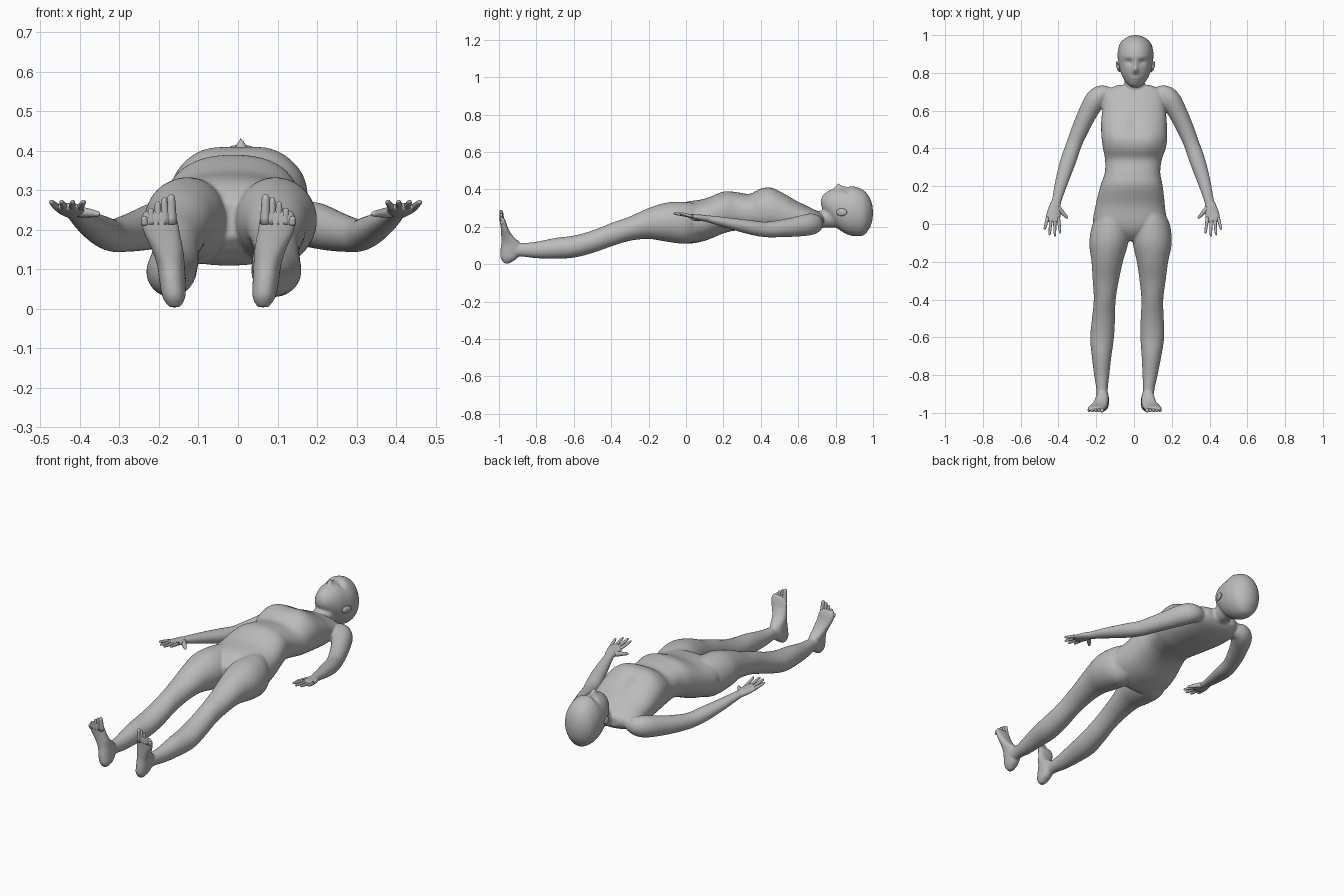
import bpy, bmesh, math
from mathutils import Vector, Matrix

if "Cube" in bpy.data.objects:
    bpy.data.objects.remove(bpy.data.objects["Cube"])

skin = bpy.data.materials.new("plain_grey")
skin.diffuse_color = (0.5, 0.5, 0.5, 1)
skin.use_nodes = True
skin.node_tree.nodes["Principled BSDF"].inputs["Base Color"].default_value = skin.diffuse_color


def spline(rows, steps):
    """Catmull-Rom interpolation of equal-length rows."""
    out = []
    for i in range(len(rows) - 1):
        a, b = rows[max(i - 1, 0)], rows[i]
        c, d = rows[i + 1], rows[min(i + 2, len(rows) - 1)]
        for k in range(steps):
            t = k / steps
            out.append([0.5 * (2 * q + (r - p) * t + (2 * p - 5 * q + 4 * r - s) * t * t
                               + (3 * q - p - 3 * r + s) * t ** 3)
                        for p, q, r, s in zip(a, b, c, d)])
    return out + [list(rows[-1])]


def skin_rings(bm, rings):
    """Bridge rings of points into a closed skin."""
    vr = [[bm.verts.new(p) for p in ring] for ring in rings]
    n = len(vr[0])
    faces = []
    for a, b in zip(vr, vr[1:]):
        for i in range(n):
            j = (i + 1) % n
            faces.append(bm.faces.new((a[i], a[j], b[j], b[i])))
    faces += [bm.faces.new(vr[0][::-1]), bm.faces.new(vr[-1])]
    bmesh.ops.recalc_face_normals(bm, faces=faces)


def slab(bm, rows, axis="y", power=2.0, n=40, steps=5, place=None):
    """Loft rows of (position, centre x, half width, low, high) along y or z."""
    rings = []
    for t, c, h, lo, hi in spline(rows, steps):
        ring = []
        for k in range(n):
            a = 2 * math.pi * k / n
            ca, sa = math.cos(a), math.sin(a)
            x = c + h * math.copysign(abs(ca) ** (2 / power), ca)
            w = (lo + hi) / 2 + (hi - lo) / 2 * math.copysign(abs(sa) ** (2 / power), sa)
            p = Vector((x, t, w) if axis == "y" else (x, w, t))
            ring.append(place(p) if place else p)
        rings.append(ring)
    skin_rings(bm, rings)


def tube(bm, rows, ref=(0, 0, 1), n=20, steps=4, place=None):
    """Loft rows of (x, y, z, side radius, radius along ref) along their path."""
    pts = spline(rows, steps)
    rings = []
    for i, p in enumerate(pts):
        d = Vector(pts[min(i + 1, len(pts) - 1)][:3]) - Vector(pts[max(i - 1, 0)][:3])
        u = d.cross(Vector(ref)).normalized()
        v = u.cross(d).normalized()
        ring = []
        for k in range(n):
            a = 2 * math.pi * k / n
            q = Vector(p[:3]) + u * p[3] * math.cos(a) + v * p[4] * math.sin(a)
            ring.append(place(q) if place else q)
        rings.append(ring)
    skin_rings(bm, rings)


def digit(bm, a, b, r0, r1, ref, place):
    """Finger or toe with a rounded tip."""
    a, b = Vector(a), Vector(b)
    rows = [(*a.lerp(b, t), r, r) for t, r in
            ((0, r0), (0.5, (r0 + r1) / 2), (0.85, r1), (0.96, r1 * 0.7), (1, r1 * 0.2))]
    tube(bm, rows, ref, 12, 2, place)


def finish(name, bm, voxel=None):
    me = bpy.data.meshes.new(name)
    bm.to_mesh(me)
    bm.free()
    me.materials.append(skin)
    ob = bpy.data.objects.new(name, me)
    bpy.context.collection.objects.link(ob)
    if voxel:
        m = ob.modifiers.new("fuse", "REMESH")
        m.mode, m.voxel_size, m.use_smooth_shade = "VOXEL", voxel, True
        s = ob.modifiers.new("soften", "SMOOTH")
        s.factor, s.iterations = 0.5, 6
    me.polygons.foreach_set("use_smooth", [True] * len(me.polygons))
    return ob


def leg_place(s):
    return lambda p: Vector((s * p.x - 0.015 + 0.035 * p.y, p.y, p.z))


def arm_place(s):
    return lambda p: Vector((s * p.x - 0.006, p.y, p.z))


def bumps(items):
    """Raise or sink the upper surface by soft spots (x, y, size x, size y, height)."""
    def move(p):
        z = p.z
        if z > 0.29:
            for x, y, sx, sy, h in items:
                z += h * math.exp(-((p.x - x) / sx) ** 2 - ((p.y - y) / sy) ** 2) * min(1, (p.z - 0.29) / 0.05)
        return Vector((p.x, p.y, z))
    return move


body = bmesh.new()

# Torso
slab(body, [(-.09, -.02, .05, .18, .27), (-.05, -.02, .12, .14, .31), (0, -.023, .19, .11, .333),
            (.1, -.02, .183, .125, .35), (.2, -.013, .165, .165, .388), (.27, -.008, .147, .18, .385),
            (.34, -.003, .15, .175, .376), (.40, .002, .166, .165, .404), (.46, .002, .174, .16, .408),
            (.53, 0, .174, .155, .378), (.6, 0, .168, .155, .335), (.67, 0, .16, .165, .30),
            (.71, 0, .14, .18, .28), (.735, 0, .09, .2, .26)],
     power=2.3, n=64, place=bumps([(0, .53, .03, .05, -.012), (-.09, .44, .05, .05, .006),
                                   (.09, .44, .05, .05, .006)]))
# Neck
slab(body, [(.65, 0, .05, .2, .26), (.70, 0, .056, .195, .28), (.74, .003, .053, .195, .295),
            (.80, .006, .056, .195, .34), (.86, .008, .05, .2, .34)])
# Head with eye sockets, nose, lips and chin
face = [(.008, .812, .013, .016, .028), (.008, .84, .009, .025, .012), (-.027, .858, .018, .012, -.014),
        (.043, .858, .018, .012, -.014), (.008, .773, .022, .008, .009), (.008, .757, .02, .007, .007),
        (.008, .737, .02, .012, .006), (-.03, .885, .025, .01, .004), (.046, .885, .025, .01, .004)]
slab(body, [(.722, .008, .018, .315, .345), (.735, .008, .036, .285, .368), (.76, .008, .058, .25, .385),
            (.80, .008, .078, .20, .402), (.85, .008, .09, .165, .408), (.90, .008, .095, .15, .415),
            (.95, .008, .085, .155, .395), (.98, .008, .06, .19, .36), (.994, .008, .034, .225, .325),
            (1, .008, .01, .265, .285)], n=72, steps=8, place=bumps(face))

for s in (-1, 1):
    lp, ap = leg_place(s), arm_place(s)
    # Leg
    slab(body, [(.08, .09, .07, .14, .32), (0, .106, .098, .11, .332), (-.1, .115, .103, .12, .33),
                (-.2, .12, .083, .135, .30), (-.3, .124, .069, .125, .255), (-.4, .126, .058, .095, .22),
                (-.5, .129, .061, .06, .18), (-.6, .133, .063, .035, .153), (-.7, .132, .052, .03, .14),
                (-.8, .128, .040, .032, .12), (-.87, .124, .031, .04, .113), (-.94, .12, .028, .04, .11)],
         place=lp)
    # Foot
    slab(body, [(.004, .112, .014, -.972, -.945), (.03, .114, .029, -.99, -.905), (.07, .118, .033, -.992, -.878),
                (.11, .122, .035, -.988, -.885), (.15, .13, .04, -.988, -.925), (.19, .143, .046, -.99, -.95),
                (.225, .15, .047, -.993, -.962), (.25, .15, .038, -.994, -.973)],
         axis="z", power=2.3, place=lp)
    # Arm
    tube(body, [(.12, .69, .22, .035, .035), (.165, .685, .217, .05, .052), (.20, .655, .212, .055, .058),
                (.24, .585, .20, .05, .053), (.28, .5, .19, .045, .046), (.312, .42, .186, .041, .041),
                (.34, .34, .198, .042, .038), (.375, .23, .22, .035, .029), (.402, .13, .24, .026, .02),
                (.412, .09, .246, .026, .016)], n=32, place=ap)

finish("body", body, 0.006)

for side, s in (("left", -1), ("right", 1)):
    lp, ap = leg_place(s), arm_place(s)
    # Hand: palm, four fingers and thumb
    hand = bmesh.new()
    tube(hand, [(.40, .135, .24, .022, .016), (.413, .09, .247, .03, .017), (.42, .05, .252, .037, .014),
                (.424, .022, .257, .036, .011), (.425, .01, .258, .026, .006)], place=ap)
    for o, tip in ((-.028, -.05), (-.009, -.066), (.01, -.06), (.028, -.03)):
        digit(hand, (.423 + o, .035, .256), (.426 + o * 1.5, tip, .272), .0095, .0065, (0, 0, 1), ap)
    digit(hand, (.40, .09, .246), (.345, .03, .24), .015, .008, (0, 0, 1), ap)
    finish(side + "_hand", hand)

    # Toes, largest on the inner side
    toes = bmesh.new()
    for i in range(5):
        x = .118 + .017 * i
        digit(toes, (x, -.982, .215), (x + .002, -.989, .29 - .004 * i - .0025 * i * i),
              .013 if i == 0 else .0105, .01 if i == 0 else .0075, (0, 1, 0), lp)
    finish(side + "_toes", toes)

    # Ear
    ear = bmesh.new()
    m = (Matrix.Translation((.008 + s * .092, .832, .278)) @ Matrix.Rotation(s * -.3, 4, "Z")
         @ Matrix.Diagonal((.009, .03, .02, 1)))
    bmesh.ops.create_uvsphere(ear, u_segments=20, v_segments=12, radius=1, matrix=m)
    finish(side + "_ear", ear)
